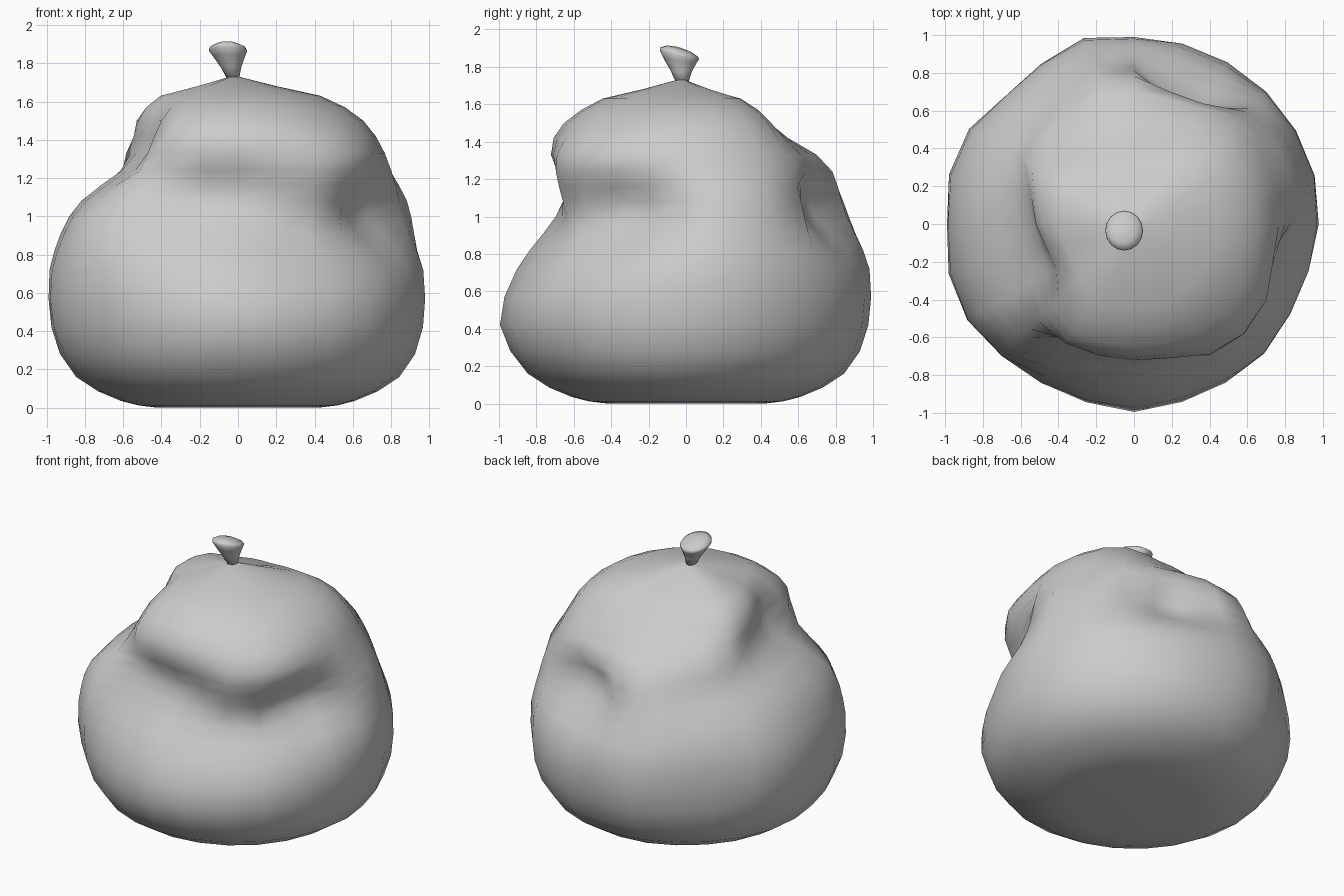
import bpy, bmesh, math
from mathutils import Vector, Matrix

if "Cube" in bpy.data.objects:
    bpy.data.objects.remove(bpy.data.objects["Cube"])

SEGS = 24

# Undented bag profile: (height, radius)
PROFILE = [(0, .42), (.012, .52), (.035, .61), (.085, .73), (.16, .845), (.28, .93),
           (.42, .975), (.57, .99), (.72, .985), (.82, .96), (.91, .93), (1.0, .9),
           (1.08, .875), (1.16, .845), (1.24, .81), (1.33, .77), (1.42, .72),
           (1.5, .655), (1.57, .56), (1.63, .44), (1.68, .22), (1.73, .03)]

# Dents and bulges: (angle, height, half angle, depth, reach below, reach above)
DENTS = [
    (260, 1.10, 30, .21, .28, .19),    # front fold under the upper lobe
    (272, 0.76, 34, .05, .22, .25),    # flat front panel
    (270, 0.43, 14, -.025, .15, .15),  # front toe
    (307, 0.92, 25, .16, .24, .24),    # front right fold
    (341, 1.02, 18, .19, .22, .19),    # right fold
    (318, 1.32, 22, -.06, .13, .15),   # overhanging front right lobe
    (15, 1.06, 16, -.04, .20, .16),    # right shoulder
    (215, 0.98, 17, -.05, .20, .15),   # left shoulder
    (190, 1.32, 33, .24, .20, .24),    # left hollow
    (212, 1.50, 20, .06, .22, .18),    # upper left crease
    (138, 1.18, 26, .10, .18, .18),    # back left hollow
    (100, 1.48, 48, .21, .14, .26),    # sloping upper back
    (70, 1.06, 18, .20, .22, .18),     # back right pocket
    (342, 0.60, 18, .03, .35, .30),    # flattened lower right
    (132, 0.60, 18, .03, .35, .30),    # flattened lower back left
    (156, 0.57, 13, -.03, .30, .30),   # lower corners
    (203, 0.57, 13, -.03, .30, .30),
    (109, 0.57, 12, -.03, .30, .30),
]


def radius(angle, z, base):
    r = base
    for a, h, w, depth, below, above in DENTS:
        d = abs((angle - a + 180) % 360 - 180) / w
        t = (z - h) / (above if z > h else below)
        r -= depth * math.exp(-d ** 4 - t * t)
    return max(r, base * .5)


def loft(name, rings):
    """Join equal closed rings into a smooth capped skin."""
    bm = bmesh.new()
    loops = [[bm.verts.new(p) for p in ring] for ring in rings]
    n = len(loops[0])
    for lo, hi in zip(loops, loops[1:]):
        for i in range(n):
            j = (i + 1) % n
            bm.faces.new((lo[i], lo[j], hi[j], hi[i]))
    bm.faces.new(loops[0][::-1])
    bm.faces.new(loops[-1])
    bmesh.ops.recalc_face_normals(bm, faces=bm.faces[:])
    for f in bm.faces:
        f.smooth = True
    mesh = bpy.data.meshes.new(name)
    bm.to_mesh(mesh)
    bm.free()
    ob = bpy.data.objects.new(name, mesh)
    bpy.context.collection.objects.link(ob)
    return ob


# Sagging bag body
rings = []
for z, base in PROFILE:
    pull = max(0, (z - 1.57) / .16)
    ring = []
    for i in range(SEGS):
        a = 360 * i / SEGS
        r = radius(a, z, base)
        t = math.radians(a)
        ring.append(Vector((r * math.cos(t) - .025 * pull,
                            r * math.sin(t) - .02 * pull, z)))
    rings.append(ring)
loft("bag_body", rings)

# Tied neck flaring into a tilted, slightly domed end
knot = []
for h, r, tilt in [(0, .03, 0), (.06, .052, 4), (.12, .083, 8), (.15, .1, 12),
                   (.165, .095, 14), (.183, .06, 15), (.19, .01, 15)]:
    lean = Matrix.Rotation(math.radians(-tilt), 3, 'X')
    centre = Vector((-.025 - .18 * h, -.02 - .1 * h, 1.715 + h))
    knot.append([centre + lean @ Vector((r * math.cos(t), r * math.sin(t) * 1.08, 0))
                 for t in (2 * math.pi * i / 16 for i in range(16))])
loft("tied_neck", knot)
